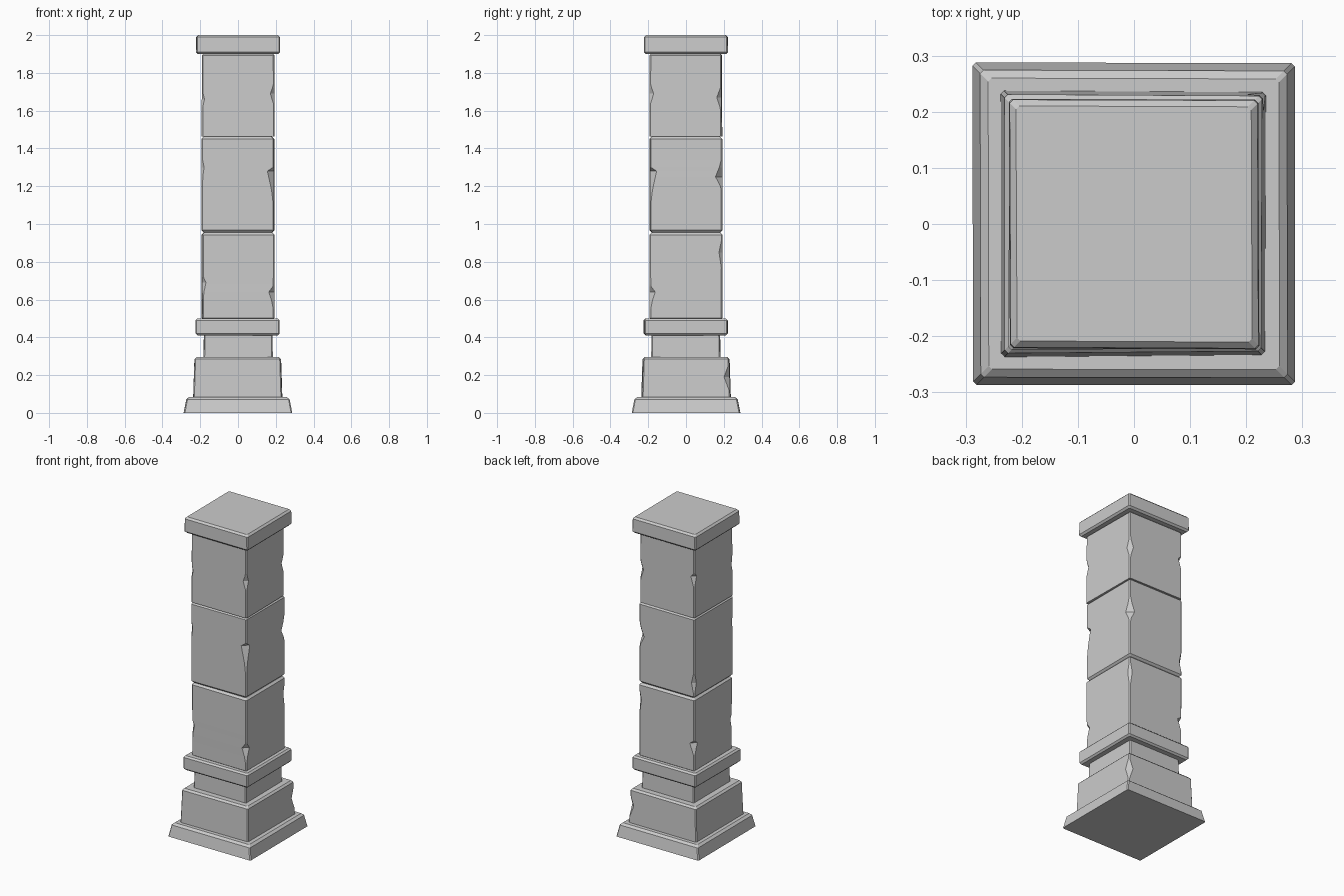
import bpy, bmesh, random
from mathutils import Vector

random.seed(4)
if "Cube" in bpy.data.objects:
    bpy.data.objects.remove(bpy.data.objects["Cube"])

# One stone colour for the whole pillar
stone = bpy.data.materials.new("grey_stone")
stone.use_nodes = True
STONE = (0.6, 0.6, 0.6, 1)
stone.diffuse_color = STONE
stone.node_tree.nodes["Principled BSDF"].inputs["Base Color"].default_value = STONE

# Corner directions, counter-clockwise from above
CORNERS = {"front_right": (1, -1), "back_right": (1, 1),
           "back_left": (-1, 1), "front_left": (-1, -1)}


def stone_block(name, z0, z1, half0, half1, bevel=0.01, bottom_bevel=None, chips=()):
    """Bevelled square block; each chip is (corner, height, depth, reach up, reach down)."""
    low = bevel if bottom_bevel is None else bottom_bevel
    heights = {z0 + low, z1 - bevel}
    for _, z, _, up, down in chips:
        heights |= {h for h in (z, z + up, z - down) if z0 + low < h < z1 - bevel}
    rings = [(z, 0) for z in sorted(heights)]
    if low:
        rings.insert(0, (z0, low))
    rings.append((z1, bevel))
    wobble = {c: random.uniform(-0.003, 0.002) for c in CORNERS}

    bm = bmesh.new()
    loops = []
    for z, inset in rings:
        half = half0 + (half1 - half0) * (z - z0) / (z1 - z0) - inset
        loop = []
        for corner, (sx, sy) in CORNERS.items():
            cut = 0.006
            for where, cz, depth, up, down in chips:
                if where == corner:
                    reach = up if z > cz else down
                    cut = max(cut, depth * (1 - abs(z - cz) / reach))
            h = half + wobble[corner]
            pair = [Vector((sx * (h - cut), sy * h, z)), Vector((sx * h, sy * (h - cut), z))]
            # Keep the winding the same at every corner
            loop += pair if sx * sy < 0 else pair[::-1]
        loops.append([bm.verts.new(p) for p in loop])
    for a, b in zip(loops, loops[1:]):
        for i in range(len(a)):
            j = (i + 1) % len(a)
            bm.faces.new((a[i], a[j], b[j], b[i]))
    bm.faces.new(loops[0][::-1])
    bm.faces.new(loops[-1])
    bmesh.ops.recalc_face_normals(bm, faces=bm.faces)
    mesh = bpy.data.meshes.new(name)
    bm.to_mesh(mesh)
    bm.free()
    mesh.materials.append(stone)
    obj = bpy.data.objects.new(name, mesh)
    bpy.context.collection.objects.link(obj)


# Stepped foot
stone_block("base_slab", 0, 0.083, 0.289, 0.273, 0.012, 0)
stone_block("plinth", 0.08, 0.295, 0.236, 0.229, 0.011, 0,
            [("back_right", 0.19, 0.03, 0.06, 0.07)])
stone_block("neck", 0.29, 0.415, 0.184, 0.181, 0.004, 0)
stone_block("collar", 0.41, 0.50, 0.223, 0.223, 0.01)

# Shaft of three worn blocks
stone_block("lower_shaft", 0.498, 0.955, 0.191, 0.192, 0.012, 0.004, [
    ("front_right", 0.64, 0.03, 0.04, 0.09),
    ("back_left", 0.67, 0.032, 0.02, 0.08),
    ("back_right", 0.85, 0.018, 0.06, 0.08),
    ("front_left", 0.69, 0.02, 0.03, 0.09)])
stone_block("middle_shaft", 0.955, 1.462, 0.192, 0.192, 0.012, None, [
    ("front_right", 1.28, 0.035, 0.02, 0.16),
    ("back_right", 1.25, 0.036, 0.09, 0.07),
    ("back_left", 1.05, 0.02, 0.06, 0.06),
    ("front_left", 1.3, 0.014, 0.05, 0.1)])
stone_block("upper_shaft", 1.462, 1.905, 0.192, 0.191, 0.012, 0, [
    ("front_right", 1.69, 0.022, 0.06, 0.07),
    ("back_right", 1.67, 0.026, 0.07, 0.08),
    ("back_left", 1.72, 0.024, 0.02, 0.08),
    ("front_left", 1.66, 0.015, 0.06, 0.06)])

# Capping slab
stone_block("cap", 1.90, 2.0, 0.224, 0.222, 0.011)
